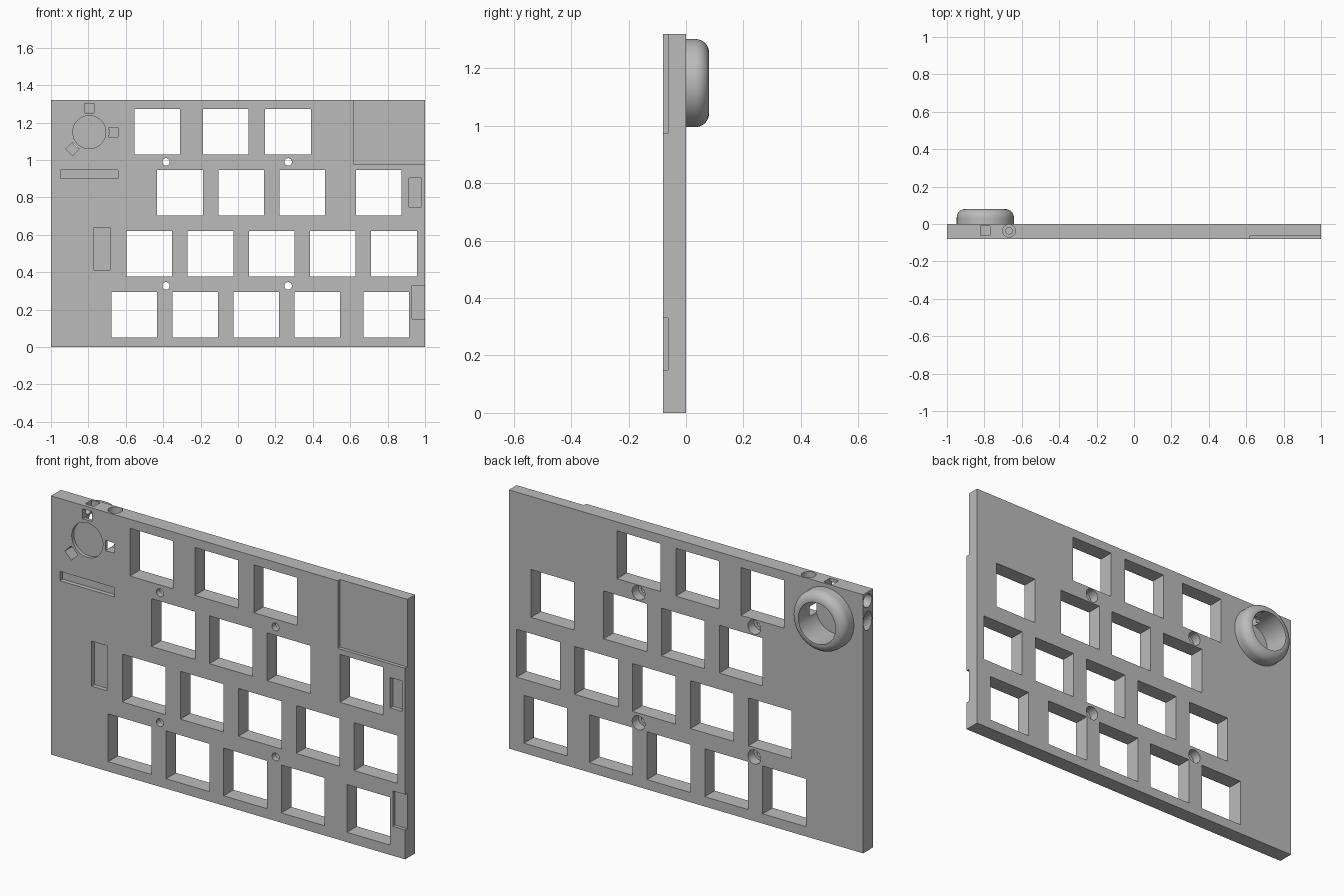
import bpy, bmesh
from math import cos, sin, pi, radians
from mathutils import Matrix, Vector

cube = bpy.data.objects.get("Cube")
if cube:
    bpy.data.objects.remove(cube)

grey = bpy.data.materials.new("plain_grey")
grey.use_nodes = True
grey.diffuse_color = (0.5, 0.5, 0.5, 1)
grey.node_tree.nodes["Principled BSDF"].inputs["Base Color"].default_value = grey.diffuse_color


def box(bm, x0, x1, y0, y1, z0, z1, turn=Matrix()):
    size = Matrix.Diagonal((x1 - x0, y1 - y0, z1 - z0, 1))
    mid = Matrix.Translation(((x0 + x1) / 2, (y0 + y1) / 2, (z0 + z1) / 2))
    bmesh.ops.create_cube(bm, size=1, matrix=turn @ mid @ size)


def rod(bm, start, end, r, seg=32):
    start, end = Vector(start), Vector(end)
    axis = end - start
    m = Matrix.Translation((start + end) / 2) @ axis.to_track_quat('Z', 'Y').to_matrix().to_4x4()
    bmesh.ops.create_cone(bm, cap_ends=True, segments=seg, radius1=r, radius2=r,
                          depth=axis.length, matrix=m)


def make(name, bm):
    bmesh.ops.recalc_face_normals(bm, faces=bm.faces)
    me = bpy.data.meshes.new(name)
    bm.to_mesh(me)
    bm.free()
    me.materials.append(grey)
    ob = bpy.data.objects.new(name, me)
    bpy.context.collection.objects.link(ob)
    return ob


def combine(target, tool, operation='DIFFERENCE'):
    mod = target.modifiers.new("combine", 'BOOLEAN')
    mod.operation, mod.solver, mod.object = operation, 'EXACT', tool
    bpy.context.view_layer.update()
    done = target.evaluated_get(bpy.context.evaluated_depsgraph_get())
    me = bpy.data.meshes.new_from_object(done)
    target.modifiers.clear()
    target.data = me
    bpy.data.objects.remove(tool)


FRONT = -0.08
KX, KZ = -0.795, 1.149   # knob axis

# Main plate
bm = bmesh.new()
box(bm, -1, 1, FRONT, 0, 0, 1.32)
plate = make("switch_plate", bm)

# Rounded knob collar on the back, lathed as a solid
bm = bmesh.new()
R, H, F = 0.153, 0.08, 0.046
profile = [(0, -0.03), (R, -0.03)]
profile += [(R - F + F * cos(a), H - F + F * sin(a)) for a in (i * pi / 16 for i in range(9))]
profile.append((0, H))
verts = [bm.verts.new((KX + r, y, KZ)) for r, y in profile]
edges = [bm.edges.new(pair) for pair in zip(verts, verts[1:])]
bmesh.ops.spin(bm, geom=verts + edges, cent=(KX, 0, KZ), axis=(0, 1, 0),
               angle=2 * pi, steps=64)
bmesh.ops.remove_doubles(bm, verts=bm.verts, dist=0.0001)
combine(plate, make("collar", bm), 'UNION')

# Square switch openings in four staggered rows
bm = bmesh.new()
rows = {
    1.152: (-0.432, -0.065, 0.267),
    0.825: (-0.31, 0.017, 0.343, 0.753),
    0.498: (-0.475, -0.147, 0.18, 0.507, 0.834),
    0.172: (-0.555, -0.228, 0.097, 0.423, 0.793),
}
half = 0.122
for z, xs in rows.items():
    for x in xs:
        box(bm, x - half, x + half, -0.2, 0.2, z - half, z + half)

# Shallow front recesses
for x0, x1, z0, z1, depth in (
    (0.62, 1.1, 0.975, 1.4, 0.0175),
    (0.93, 1.1, 0.15, 0.33, 0.0175),
    (0.915, 0.982, 0.75, 0.905, 0.0225),
    (-0.95, -0.642, 0.90, 0.948, 0.0225),
    (-0.77, -0.685, 0.41, 0.64, 0.0225),
):
    box(bm, x0, x1, -0.2, FRONT + depth, z0, z1)
combine(plate, make("openings", bm))

# Screw holes with counterbores on the back
small, large = bmesh.new(), bmesh.new()
for x in (-0.385, 0.268):
    for z in (0.327, 0.99):
        rod(small, (x, -0.2, z), (x, 0.1, z), 0.02)
        rod(large, (x, -0.05, z), (x, 0.1, z), 0.036)

# Knob bore, wider behind a thin front lip
rod(small, (KX, -0.2, KZ), (KX, 0.2, KZ), 0.088, 64)
rod(large, (KX, -0.062, KZ), (KX, 0.2, KZ), 0.105, 64)
combine(plate, make("small_holes", small))
combine(plate, make("large_holes", large))

# Three latch stations around the bore: front pocket, radial slot, tangential pin hole
pockets, slots, pins, bores = (bmesh.new() for _ in range(4))
PY, PR = -0.036, 0.127
for deg, side, reach in ((0, 1, 0.155), (90, 1, 0.2), (225, -1, 0.155)):
    turn = Matrix.Translation((KX, 0, KZ)) @ Matrix.Rotation(-radians(deg), 4, 'Y')
    box(pockets, 0.102, 0.153, -0.2, -0.03, -0.026, 0.026, turn)
    box(slots, 0.07, reach, -0.061, -0.01, -0.025, 0.025, turn)
    rod(pins, turn @ Vector((PR, PY, 0)), turn @ Vector((PR, PY, side * 0.3)), 0.018, 24)
    rod(bores, turn @ Vector((PR, PY, side * 0.06)), turn @ Vector((PR, PY, side * 0.3)), 0.034)
for name, cutter in (("pockets", pockets), ("slots", slots), ("pins", pins), ("bores", bores)):
    combine(plate, make(name, cutter))

# Smooth the curved walls, keep the edges crisp
bpy.ops.object.select_all(action='DESELECT')
plate.select_set(True)
bpy.context.view_layer.objects.active = plate
bpy.ops.object.shade_smooth_by_angle(angle=radians(30))
